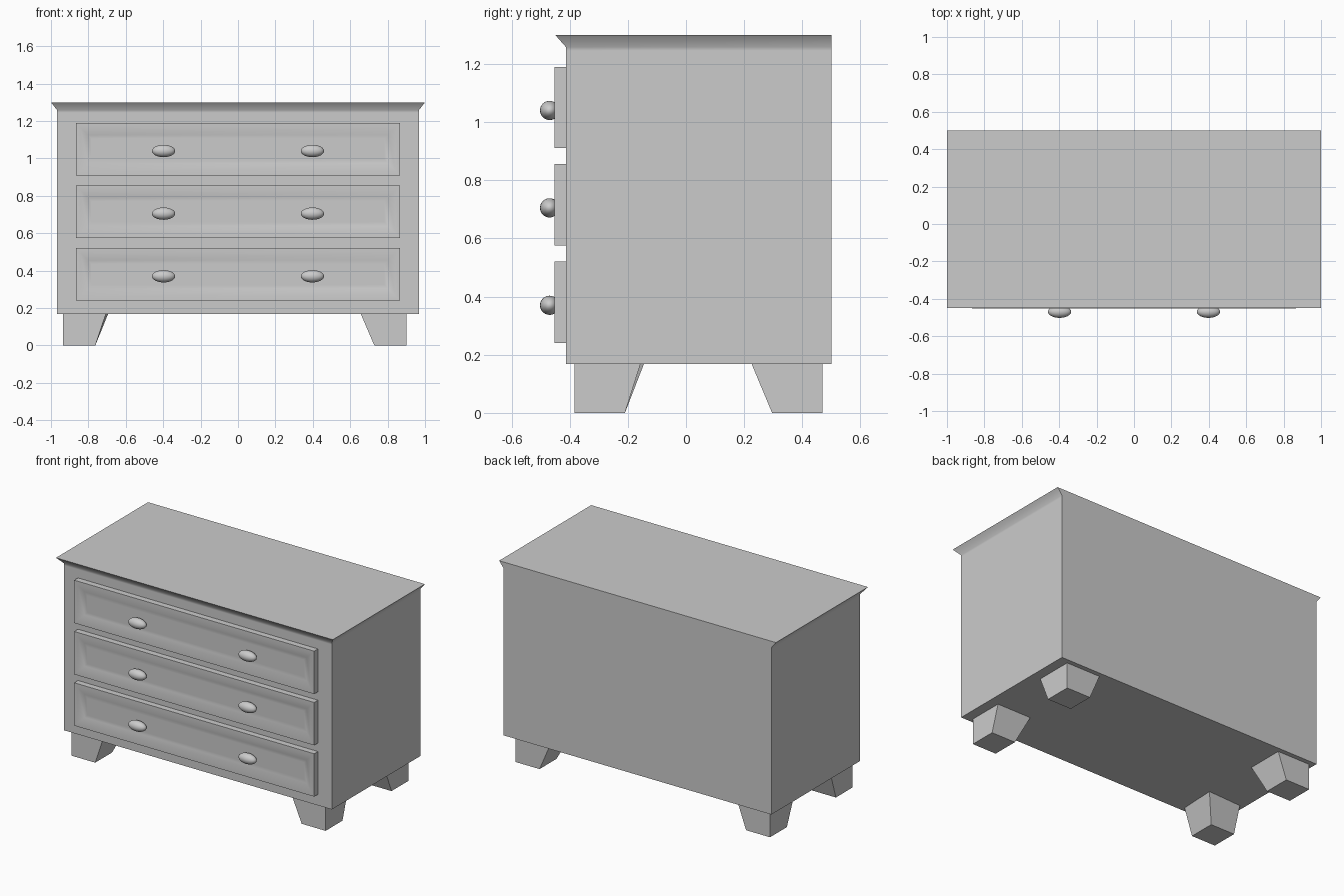
import bpy
import bmesh
import math

if "Cube" in bpy.data.objects:
    bpy.data.objects.remove(bpy.data.objects["Cube"])


def loft(name, rings, smooth=None):
    """Skin a list of four-corner rings and cap both ends."""
    bm = bmesh.new()
    loops = [[bm.verts.new(p) for p in ring] for ring in rings]
    for a, b in zip(loops, loops[1:]):
        for i in range(4):
            j = (i + 1) % 4
            bm.faces.new((a[i], a[j], b[j], b[i]))
    bm.faces.new(loops[0])
    bm.faces.new(loops[-1])
    bmesh.ops.recalc_face_normals(bm, faces=bm.faces)
    mesh = bpy.data.meshes.new(name)
    bm.to_mesh(mesh)
    bm.free()
    obj = bpy.data.objects.new(name, mesh)
    bpy.context.collection.objects.link(obj)
    if smooth:
        bpy.ops.object.select_all(action='DESELECT')
        obj.select_set(True)
        bpy.context.view_layer.objects.active = obj
        bpy.ops.object.shade_smooth_by_angle(angle=math.radians(smooth))
    return obj


def flat_ring(x, front, back, z):
    return [(-x, front, z), (x, front, z), (x, back, z), (-x, back, z)]


# Case with a flared top lip on the front and sides, flush at the back
loft("case", [
    flat_ring(0.967, -0.413, 0.5, 0.168),
    flat_ring(0.967, -0.413, 0.5, 1.245),
    flat_ring(0.967, -0.413, 0.5, 1.258),
    flat_ring(1.0, -0.45, 0.5, 1.3),
], smooth=50)

# Drawer fronts with softly recessed panels, and their oval knobs
for row, z in enumerate((0.38, 0.715, 1.05)):
    rings = []
    for inset, y in ((0, -0.413), (0, -0.452), (0.025, -0.452),
                     (0.065, -0.437), (0.085, -0.437)):
        w, h = 0.867 - inset, 0.14 - inset
        rings.append([(-w, y, z - h), (w, y, z - h), (w, y, z + h), (-w, y, z + h)])
    loft(f"drawer_front_{row + 1}", rings, smooth=50)
    for side, x in (("left", -0.398), ("right", 0.398)):
        bpy.ops.mesh.primitive_uv_sphere_add(
            segments=24, ring_count=16, radius=1, location=(x, -0.469, z - 0.01))
        knob = bpy.context.object
        knob.name = f"knob_{side}_{row + 1}"
        knob.scale = (0.062, 0.033, 0.033)
        bpy.ops.object.shade_smooth()


# Tapered feet: straight outer faces, sloping inner faces
def foot(name, x, y, sx, sy, top_x, top_y, skew=0.0):
    def ring(w, d, z, k=0.0):
        return [(x, y, z), (x + sx * w, y, z),
                (x + sx * (w + k), y + sy * (d + k), z), (x, y + sy * d, z)]
    loft(name, [ring(0.173, 0.174, 0), ring(top_x, top_y, 0.17, skew)])


foot("front_left_foot", -0.936, -0.384, 1, 1, 0.23, 0.228, 0.012)
foot("front_right_foot", 0.902, -0.384, -1, 1, 0.246, 0.228)
foot("back_left_foot", -0.936, 0.47, 1, -1, 0.235, 0.245)
foot("back_right_foot", 0.902, 0.47, -1, -1, 0.246, 0.245)
